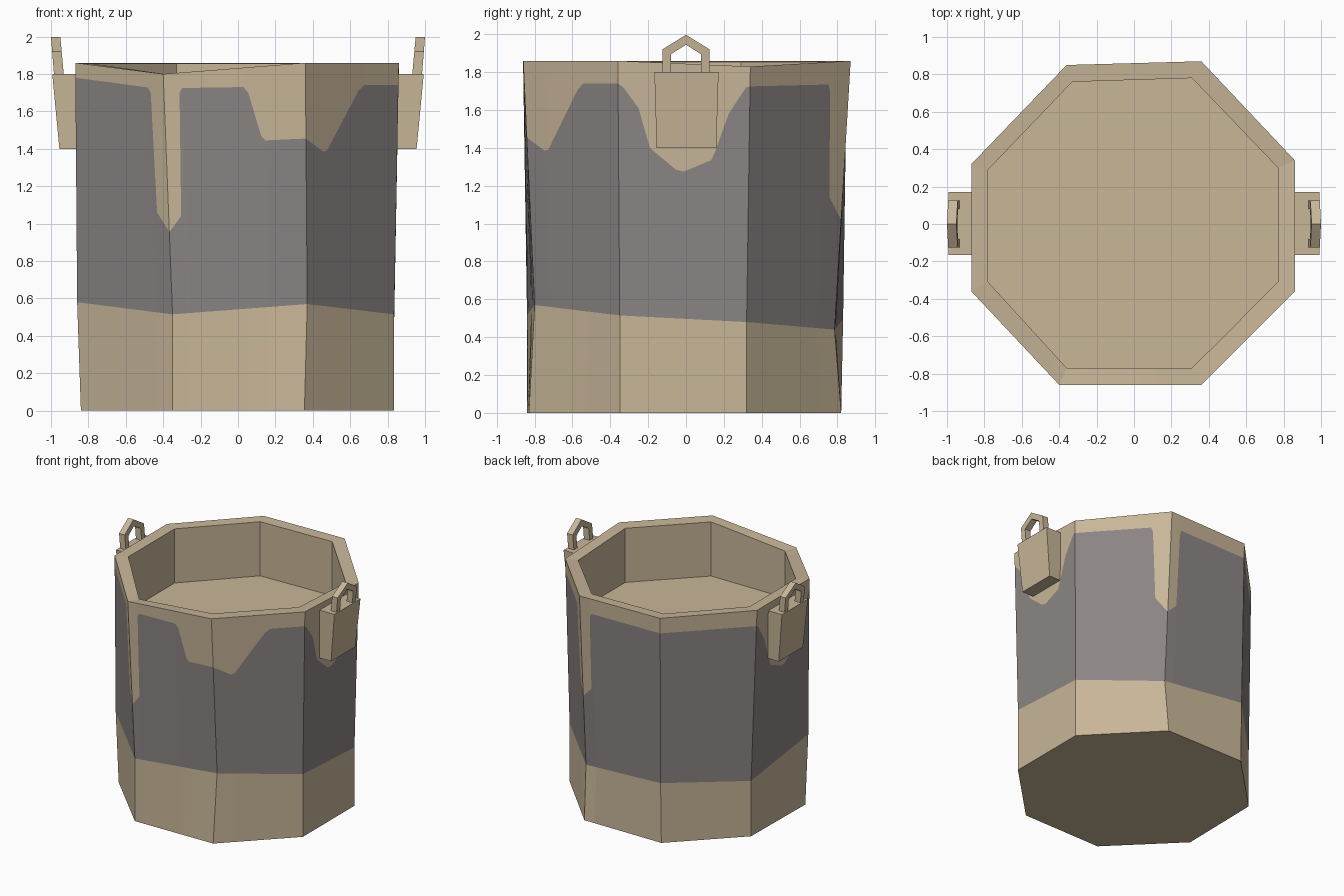
import bpy, bmesh
from mathutils import Vector

if "Cube" in bpy.data.objects:
    bpy.data.objects.remove(bpy.data.objects["Cube"])


def material(name, rgb):
    m = bpy.data.materials.new(name)
    m.diffuse_color = (*rgb, 1)
    m.use_nodes = True
    m.node_tree.nodes["Principled BSDF"].inputs["Base Color"].default_value = m.diffuse_color
    return m


TAN = material("tan clay", (0.578, 0.468, 0.315))
GREY = material("grey glaze", (0.258, 0.238, 0.231))


def finish(bm, name, mats):
    bmesh.ops.remove_doubles(bm, verts=bm.verts, dist=0.0005)
    bmesh.ops.recalc_face_normals(bm, faces=bm.faces)
    me = bpy.data.meshes.new(name)
    bm.to_mesh(me)
    bm.free()
    for m in mats:
        me.materials.append(m)
    ob = bpy.data.objects.new(name, me)
    bpy.context.collection.objects.link(ob)
    return ob


# Slightly irregular octagon rings, anticlockwise from the left-front corner
top = [(-.87, -.36, 1.86), (-.40, -.86, 1.80), (.36, -.86, 1.86), (.86, -.36, 1.86),
       (.86, .34, 1.83), (.36, .87, 1.86), (-.36, .85, 1.86), (-.87, .32, 1.86)]
inner = [(-.78, -.31), (-.36, -.77), (.31, -.77), (.77, -.31),
         (.77, .30), (.31, .78), (-.33, .76), (-.78, .29)]
band = [(-.86, -.36, .58), (-.35, -.84, .515), (.37, -.80, .57), (.835, -.35, .515),
        (.835, .32, .48), (.36, .785, .44), (-.35, .83, .495), (-.83, .34, .455)]
base = [(-.84, -.35), (-.35, -.84), (.355, -.83), (.835, -.35),
        (.835, .32), (.35, .82), (-.35, .82), (-.83, .34)]

# Drip line: (corner index + fraction along the wall, height)
drip = [(0, 1.78), (.82, 1.728), (.85, 1.70), (.875, 1.06), (1, .955), (1.09, 1.04),
        (1.11, 1.70), (1.13, 1.725), (1.56, 1.73), (1.595, 1.70), (1.68, 1.47),
        (1.71, 1.445), (2, 1.455), (2.19, 1.385), (2.23, 1.39), (2.57, 1.71),
        (2.63, 1.74), (3, 1.74)]
bulge = [(.04, 1.72), (.155, 1.61), (.24, 1.40), (.44, 1.285), (.50, 1.275),
         (.71, 1.335), (.74, 1.38), (.84, 1.58), (.97, 1.72)]
drip += [(3 + u, z) for u, z in bulge]
drip += [(4, 1.725), (4.79, 1.735), (4.81, 1.70), (4.86, 1.14), (5, 1.02),
         (5.11, 1.10), (5.12, 1.70), (5.14, 1.735), (6, 1.735), (7, 1.73)]
drip += [(8 - u, z) for u, z in reversed(bulge)] + [(8, 1.78)]


def along(ring, u):
    i = int(u)
    return Vector(ring[i % 8]).lerp(Vector(ring[(i + 1) % 8]), u - i)


rim_in = [(x, y, t[2] - .005) for (x, y), t in zip(inner, top)]
floor = [(x, y, 1.41) for x, y in inner]
foot = [(x, y, 0) for x, y in base]


def column(u, z):
    hi, lo = along(top, u), along(band, u)
    edge = lo.lerp(hi, (z - lo.z) / (hi.z - lo.z))
    return [along(foot, u), lo, edge, hi, along(rim_in, u), along(floor, u)]


# Pot: wall strips (foot, glaze, drip collar, rim, inside) plus floor and bottom
bm = bmesh.new()
cols = [[bm.verts.new(p) for p in column(u, z)] for u, z in drip[:-1]]
for i, a in enumerate(cols):
    b = cols[(i + 1) % len(cols)]
    for k in range(5):
        f = bm.faces.new((a[k], b[k], b[k + 1], a[k + 1]))
        f.material_index = 1 if k == 1 else 0
bm.faces.new([c[0] for c in reversed(cols)])
bm.faces.new([c[5] for c in cols])
finish(bm, "pot", [TAN, GREY])


def prism(name, side, profile, x_in, x_out):
    """Profile in y/z spanning two slanted x planes, on the given side."""
    bm = bmesh.new()
    rings = [[bm.verts.new((side * fx(z), y, z)) for y, z in profile] for fx in (x_in, x_out)]
    n = len(profile)
    for i in range(n):
        j = (i + 1) % n
        bm.faces.new((rings[0][i], rings[0][j], rings[1][j], rings[1][i]))
    for r in rings:
        bm.faces.new(r)
    finish(bm, name, [TAN])


# Side lugs with a pointed loop on each
lug = [(-.155, 1.40), (.16, 1.40), (.172, 1.80), (-.167, 1.80)]
loop = [(-.125, 1.79), (-.125, 1.92), (0, 1.998), (.125, 1.92), (.125, 1.79),
        (.08, 1.79), (.08, 1.895), (0, 1.945), (-.08, 1.895), (-.08, 1.79)]
for side, label in ((-1, "left"), (1, "right")):
    prism(label + "_lug", side, lug, lambda z: .83, lambda z: .955 + (z - 1.4) * .095)
    prism(label + "_loop", side, loop,
          lambda z: .932 + (z - 1.8) * .09, lambda z: .984 + (z - 1.8) * .08)
